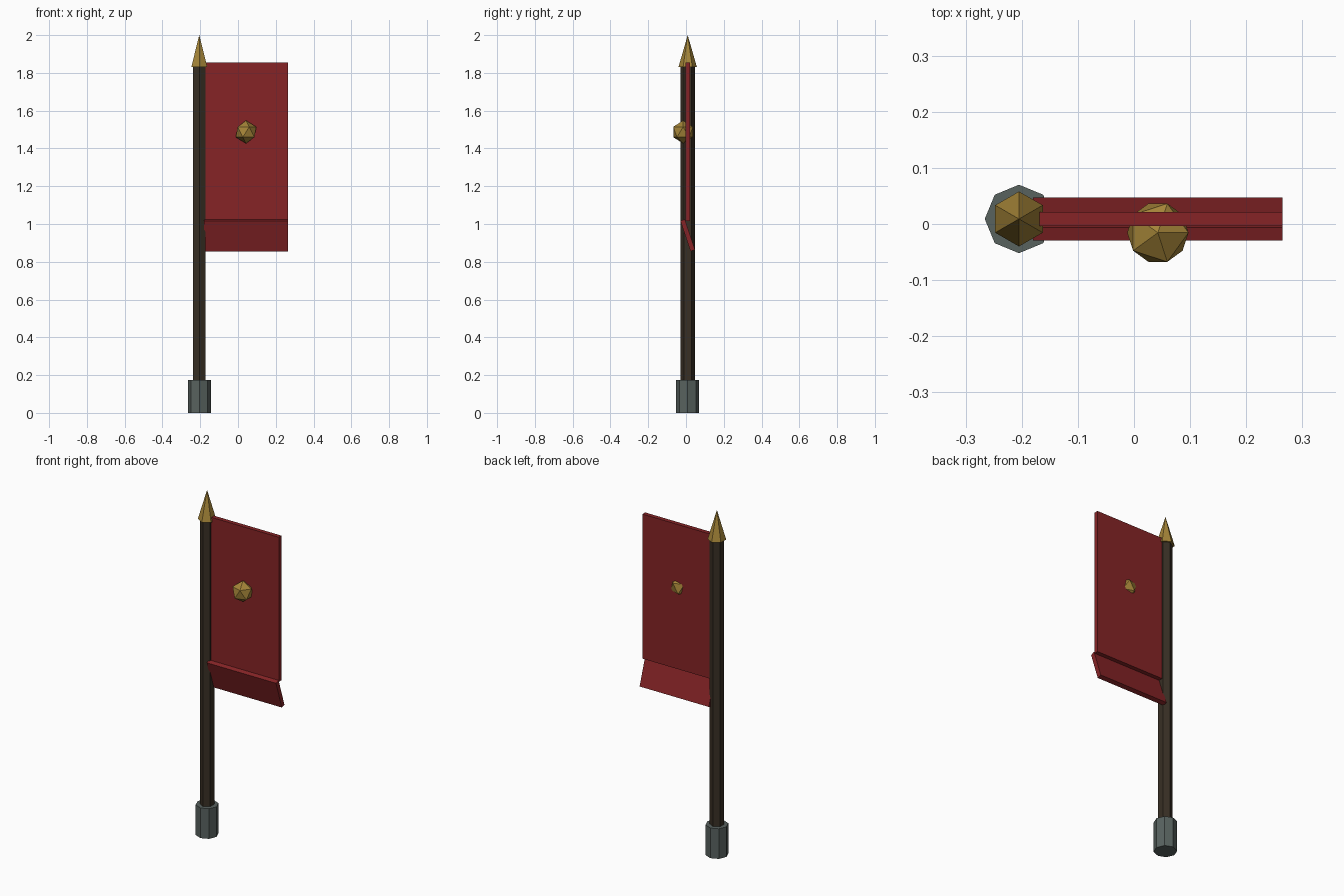
import bpy
import math

if "Cube" in bpy.data.objects:
    bpy.data.objects.remove(bpy.data.objects["Cube"])


def material(name, r, g, b):
    """Flat colour from sRGB 0-255 values."""
    m = bpy.data.materials.new(name)
    m.diffuse_color = [((c / 255 + 0.055) / 1.055) ** 2.4 for c in (r, g, b)] + [1]
    m.use_nodes = True
    m.node_tree.nodes["Principled BSDF"].inputs["Base Color"].default_value = m.diffuse_color
    return m


red = material("red_cloth", 134, 36, 38)
gold = material("aged_gold", 164, 132, 56)
wood = material("dark_wood", 56, 47, 36)
iron = material("grey_iron", 88, 98, 95)


def finish(name, mat):
    ob = bpy.context.object
    ob.name = ob.data.name = name
    ob.data.materials.append(mat)
    return ob


PX, PY = -0.205, 0.009      # pole axis
BX, BW, BT = 0.0425, 0.445, 0.025   # banner centre, width, thickness


def turned(name, sides, r1, r2, z0, z1, mat):
    """Faceted part standing on the pole axis."""
    bpy.ops.mesh.primitive_cone_add(vertices=sides, radius1=r1, radius2=r2,
                                    depth=z1 - z0, location=(PX, PY, (z0 + z1) / 2))
    return finish(name, mat)


def cloth(name, height, z, tilt=0.0):
    """Thin slab of banner cloth, tilted about its width."""
    bpy.ops.mesh.primitive_cube_add(size=1, location=(BX, PY, z), rotation=(tilt, 0, 0))
    bpy.context.object.scale = (BW, BT, height)
    return finish(name, red)


# Pole, foot and spear tip
turned("base_ferrule", 8, 0.061, 0.061, 0.0, 0.175, iron)
turned("pole", 6, 0.038, 0.038, 0.01, 1.84, wood)
turned("spear_tip", 6, 0.049, 0.0, 1.83, 2.0, gold)

# Banner: straight panel and kicked-out lower flap
cloth("banner_panel", 1.855 - 1.015, (1.855 + 1.015) / 2)
cloth("banner_flap", 0.17, 0.94, 0.32)

# Faceted boss set through the cloth
bpy.ops.mesh.primitive_ico_sphere_add(subdivisions=1, radius=0.061,
                                      location=(BX, -0.0155, 1.487))
finish("banner_boss", gold)
